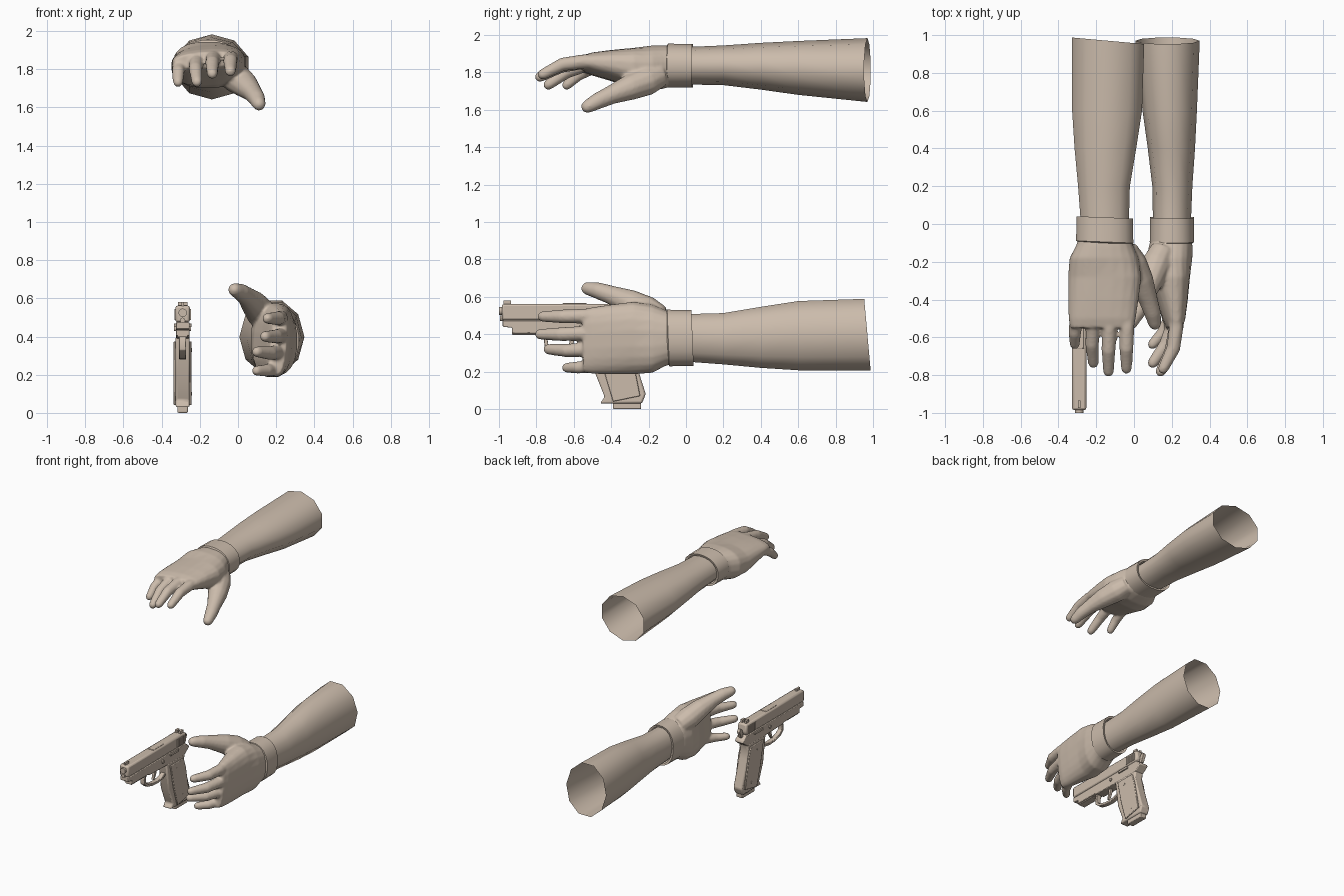
import bpy, bmesh
from math import sin, cos, pi, radians
from mathutils import Vector

if "Cube" in bpy.data.objects:
    bpy.data.objects.remove(bpy.data.objects["Cube"])

clay = bpy.data.materials.new("warm_clay")
clay.use_nodes = True
clay.diffuse_color = (0.60, 0.50, 0.41, 1)
clay.node_tree.nodes["Principled BSDF"].inputs["Base Color"].default_value = clay.diffuse_color


def finish(name, bm, angle=35):
    """Turn a bmesh into a shaded object."""
    bmesh.ops.recalc_face_normals(bm, faces=bm.faces)
    mesh = bpy.data.meshes.new(name)
    bm.to_mesh(mesh)
    bm.free()
    mesh.materials.append(clay)
    ob = bpy.data.objects.new(name, mesh)
    bpy.context.scene.collection.objects.link(ob)
    bpy.ops.object.select_all(action='DESELECT')
    ob.select_set(True)
    bpy.context.view_layer.objects.active = ob
    bpy.ops.object.shade_smooth_by_angle(angle=radians(angle))
    return ob


def loft(bm, rings, caps=True):
    """Skin a list of point rings."""
    rows = [[bm.verts.new(p) for p in r] for r in rings]
    n = len(rows[0])
    for a, b in zip(rows, rows[1:]):
        for i in range(n):
            bm.faces.new((a[i], a[(i + 1) % n], b[(i + 1) % n], b[i]))
    if caps:
        bm.faces.new(rows[0])
        bm.faces.new(rows[-1])


def oval(y, x0, x1, z0, z1, n, place, square=1.0, slant=0.0, roll=0.0):
    """Cross-section of the arm between the given x and z limits."""
    pts = []
    for i in range(n):
        a = 2 * pi * (i + 0.5) / n
        c, s = cos(a), sin(a)
        c = abs(c) ** square * (1 if c > 0 else -1)
        s = abs(s) ** square * (1 if s > 0 else -1)
        pts.append(place((x0 + x1) / 2 + c * (x1 - x0) / 2, y - slant * c,
                         (z0 + z1) / 2 + s * (z1 - z0) / 2 + roll * c))
    return pts


def tube(bm, path, place, n=12, tip=True):
    """Tapered tube; every path point is x, y, z, radius."""
    pts = [Vector(p[:3]) for p in path]
    radii = [p[3] for p in path]
    if tip:
        d = (pts[-1] - pts[-2]).normalized()
        r, end = radii[-1], pts[-1]
        pts += [end + d * r * 0.6, end + d * r * 0.95]
        radii += [r * 0.8, r * 0.35]
    rings = []
    for i, p in enumerate(pts):
        t = pts[min(i + 1, len(pts) - 1)] - pts[max(i - 1, 0)]
        q = t.to_track_quat('Z', 'Y')
        rings.append([place(*(p + q @ Vector((cos(k * 2 * pi / n), sin(k * 2 * pi / n), 0)) * radii[i]))
                      for k in range(n)])
    loft(bm, rings)


FOREARM = [(0.97, -.338, .064, 1.642, 1.983), (0.6, -.337, .052, 1.68, 1.968),
           (0.4, -.323, .02, 1.708, 1.958), (0.2, -.303, -.015, 1.732, 1.944),
           (0.03, -.29, -.02, 1.735, 1.937), (-.06, -.29, -.02, 1.735, 1.937)]
PALM = [(-.05, -.29, -.02, 1.735, 1.937), (-.11, -.305, -.005, 1.715, 1.945),
        (-.18, -.342, .025, 1.70, 1.945), (-.28, -.35, .04, 1.715, 1.93),
        (-.4, -.35, .025, 1.755, 1.918), (-.5, -.347, .01, 1.785, 1.905),
        (-.55, -.338, .0, 1.805, 1.89)]
DIGITS = {
    "index": [(-.035, -.42, 1.855, .04), (-.037, -.55, 1.858, .039), (-.04, -.66, 1.843, .037),
              (-.04, -.765, 1.79, .029)],
    "middle": [(-.125, -.42, 1.86, .04), (-.13, -.55, 1.857, .04), (-.135, -.67, 1.833, .037),
               (-.135, -.78, 1.777, .029)],
    "ring": [(-.21, -.42, 1.85, .04), (-.217, -.54, 1.84, .039), (-.222, -.64, 1.802, .036),
             (-.215, -.735, 1.735, .029)],
    "little": [(-.295, -.4, 1.835, .037), (-.307, -.5, 1.825, .036), (-.313, -.58, 1.785, .033),
               (-.314, -.637, 1.733, .027)],
    "thumb": [(-.05, -.14, 1.79, .07), (-.01, -.21, 1.755, .08), (.035, -.3, 1.72, .07),
              (.075, -.4, 1.68, .051), (.098, -.47, 1.648, .045), (.11, -.525, 1.618, .036)],
}


def build_arm(side, place):
    # Open sleeve of the forearm
    bm = bmesh.new()
    loft(bm, [oval(*s, 10, place, slant=.018 if k == 0 else 0) for k, s in enumerate(FOREARM)], caps=False)
    finish(side + "_forearm", bm, 60)
    # Raised wrist band
    bm = bmesh.new()
    band = [(.03, 0), (.035, .016), (-.095, .018), (-.105, 0)]
    loft(bm, [oval(y, -.29 - g, -.02 + g, 1.735 - g, 1.937 + g, 20, place, .9, .006) for y, g in band], caps=False)
    finish(side + "_wrist_band", bm)
    # Hand: palm and digits fused into one skin
    bm = bmesh.new()
    loft(bm, [oval(*s, 20, place, .8, roll=.012 if s[0] < -.2 else 0) for s in PALM])
    for path in DIGITS.values():
        tube(bm, path, place)
    hand = finish(side + "_hand", bm, 180)
    fuse = hand.modifiers.new("fuse", 'REMESH')
    fuse.mode = 'VOXEL'
    fuse.voxel_size = 0.009
    fuse.use_smooth_shade = True
    soft = hand.modifiers.new("soften", 'SMOOTH')
    soft.factor = 0.5
    soft.iterations = 5


build_arm("right", lambda x, y, z: Vector((x, y, z)))
# The other arm is the mirror image, rolled thumb upward
build_arm("left", lambda x, y, z: Vector((z - 1.635, y, x + .535)))

# ---- Pistol ----
GX = -.29


def plate(name, profile, half, bevel=0.0, x=GX):
    """Side profile of y, z points extruded across x."""
    bm = bmesh.new()
    loft(bm, [[(x + s * half, y, z) for y, z in profile] for s in (-1, 1)])
    ob = finish(name, bm)
    if bevel:
        m = ob.modifiers.new("bevel", 'BEVEL')
        m.width = bevel
        m.segments = 2
        m.limit_method = 'ANGLE'
    return ob


def box(name, y0, y1, z0, z1, half, bevel=0.0, x=GX):
    return plate(name, [(y0, z0), (y1, z0), (y1, z1), (y0, z1)], half, bevel, x)


def rod(name, path):
    bm = bmesh.new()
    tube(bm, path, lambda x, y, z: Vector((x, y, z)), tip=False)
    return finish(name, bm)


# Slide, barrel and sights
plate("slide", [(-.985, .475), (-.28, .475), (-.265, .5), (-.275, .562), (-.985, .562)], .038, .012)
rod("barrel", [(GX, -1.0, .525, .022), (GX, -.9, .525, .022)])
rod("recoil_rod", [(GX, -.995, .485, .014), (GX, -.9, .485, .014)])
box("front_sight", -.975, -.935, .555, .58, .007)
for s in (-1, 1):
    box("rear_sight_post", -.325, -.29, .555, .582, .009, x=GX + s * .016)
    # Slide grooves, port cover and controls on both flanks
    for k in range(6):
        box("slide_rib", -.385 + k * .016, -.377 + k * .016, .487, .545, .004, x=GX + s * .039)
    box("slide_lever", -.47, -.37, .45, .468, .006, .003, GX + s * .04)
    rod("frame_pin", [(GX + s * .03, -.56, .44, .012), (GX + s * .045, -.56, .44, .012)])
    plate("grip_panel", [(-.475, .375), (-.315, .375), (-.29, .3), (-.245, .07), (-.39, .04), (-.435, .19)],
          .006, .004, GX + s * .041)
    for y, z in ((-.4, .33), (-.325, .1)):
        rod("grip_screw", [(GX + s * .045, y, z, .01), (GX + s * .049, y, z, .01)])
box("ejection_port", -.66, -.53, .525, .566, .026, .004)

# Frame, rail and grip
plate("frame", [(-.98, .44), (-.93, .435), (-.93, .405), (-.74, .405), (-.72, .395), (-.5, .39),
                (-.29, .39), (-.235, .43), (-.24, .445), (-.28, .475), (-.98, .475)], .036, .005)
box("accessory_rail", -.93, -.78, .397, .418, .028, .003)
plate("grip", [(-.515, .4), (-.285, .4), (-.295, .35), (-.28, .29), (-.25, .19), (-.215, .08),
               (-.235, .03), (-.46, .03), (-.435, .065), (-.485, .19)], .037, .01)
box("magazine_base", -.39, -.24, 0, .04, .027, .006)
plate("hammer", [(-.275, .46), (-.25, .46), (-.225, .515), (-.24, .535), (-.262, .52)], .012, .003)

# Trigger and its guard
plate("trigger", [(-.62, .4), (-.59, .4), (-.6, .355), (-.625, .315), (-.635, .32), (-.622, .36)], .01, .003)
guard = [(-.745, .41), (-.76, .37), (-.755, .33), (-.72, .3), (-.66, .285), (-.59, .28), (-.53, .29), (-.49, .31)]
inner = [(-.505, .325), (-.54, .307), (-.59, .298), (-.655, .302), (-.71, .318), (-.735, .338), (-.74, .368), (-.725, .41)]
plate("trigger_guard", guard + inner, .018, .003)
